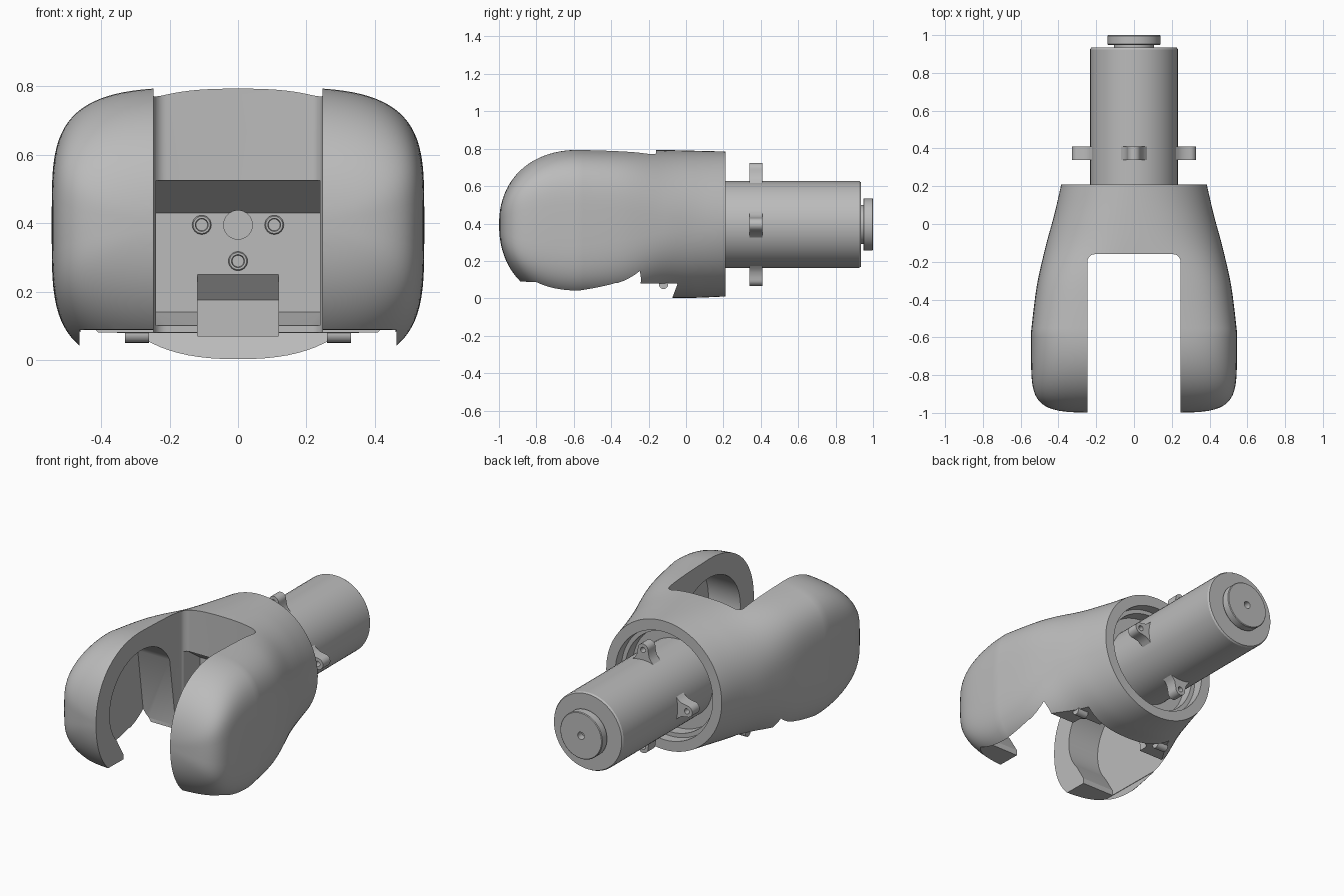
import bpy, bmesh
from math import sin, cos, pi, radians
from mathutils import Matrix, Vector

cube = bpy.data.objects.get("Cube")
if cube:
    bpy.data.objects.remove(cube, do_unlink=True)

AXIS_Z = 0.395  # height of the motor axis

grey = bpy.data.materials.new("satin_grey")
grey.use_nodes = True
COLOUR = (0.5, 0.5, 0.5, 1)
grey.diffuse_color = COLOUR
grey.node_tree.nodes["Principled BSDF"].inputs["Base Color"].default_value = COLOUR


def add(name, bm):
    bmesh.ops.recalc_face_normals(bm, faces=bm.faces)
    mesh = bpy.data.meshes.new(name)
    bm.to_mesh(mesh)
    bm.free()
    mesh.materials.append(grey)
    obj = bpy.data.objects.new(name, mesh)
    bpy.context.collection.objects.link(obj)
    return obj


def activate(obj):
    bpy.ops.object.select_all(action="DESELECT")
    obj.select_set(True)
    bpy.context.view_layer.objects.active = obj


def smooth(obj):
    activate(obj)
    bpy.ops.object.shade_smooth_by_angle(angle=radians(30))


def bridge(name, rings):
    """Skin a list of point rings and cap both ends."""
    bm = bmesh.new()
    rows = [[bm.verts.new(p) for p in ring] for ring in rings]
    n = len(rows[0])
    for a, b in zip(rows, rows[1:]):
        for i in range(n):
            j = (i + 1) % n
            bm.faces.new((a[i], a[j], b[j], b[i]))
    bm.faces.new(rows[0])
    bm.faces.new(rows[-1])
    return add(name, bm)


def side_prism(name, outline, x0, x1):
    """Extrude a (y, z) outline across x."""
    return bridge(name, [[(x, y, z) for y, z in outline] for x in (x0, x1)])


def turned(name, profile, x=0, z=AXIS_Z, n=64):
    """Turn a (radius, y) profile about an axis along y."""
    return bridge(name, [[(x + r * cos(2 * pi * i / n), y, z + r * sin(2 * pi * i / n))
                          for i in range(n)] for r, y in profile])


def cut(obj, *cutters):
    for cutter in cutters:
        activate(obj)
        mod = obj.modifiers.new("cut", "BOOLEAN")
        mod.operation = "DIFFERENCE"
        mod.solver = "EXACT"
        mod.object = cutter
        bpy.ops.object.modifier_apply(modifier=mod.name)
        bpy.data.objects.remove(cutter, do_unlink=True)


# Fork body: superellipse sections (y, half width, height up, height down, exponent)
STATIONS = [Vector(s) for s in (
    (0.21, 0.385, 0.390, 0.385, 2.0),
    (0.05, 0.422, 0.394, 0.392, 2.2),
    (-0.12, 0.468, 0.398, 0.395, 2.5),
    (-0.33, 0.515, 0.400, 0.420, 3.4),
    (-0.57, 0.545, 0.403, 0.425, 4.0))]


def section(y, w, up, down, e, n=96):
    ring = []
    for i in range(n):
        c, s = cos(2 * pi * i / n), sin(2 * pi * i / n)
        x = w * abs(c) ** (2 / e) * (1 if c > 0 else -1)
        h = (up if s > 0 else -down) * abs(s) ** (2 / e)
        ring.append((x, y, AXIS_Z + h))
    return ring


def spline(p0, p1, p2, p3, t):
    return 0.5 * (2 * p1 + (p2 - p0) * t + (2 * p0 - 5 * p1 + 4 * p2 - p3) * t * t
                  + (3 * p1 - p0 - 3 * p2 + p3) * t ** 3)


ends = [2 * STATIONS[0] - STATIONS[1]] + STATIONS + [STATIONS[-1]]
sections = []
for k in range(len(STATIONS) - 1):
    for step in range(8):
        sections.append(section(*spline(*ends[k:k + 4], step / 8)))
y, w, up, down, e = STATIONS[-1]
for k in range(25):
    t = sin(radians(88) * k / 24)
    h = (1 - t ** 2.2) ** (1 / 2.2)
    sections.append(section(y - 0.43 * t, w * (1 - t ** 6) ** (1 / 6), up * h, down * h, e))
body = bridge("fork_body", sections)

# Slot between the arms, with rounded inner corners
r, half, back = 0.04, 0.247, -0.16
corner = [(half - r + r * cos(a), back - r + r * sin(a))
          for a in (pi / 2 * i / 8 for i in range(9))]
slot_outline = [(half, -1.2)] + corner + [(-x, y) for x, y in reversed(corner)] + [(-half, -1.2)]
slot = bridge("slot_cutter", [[(x, y, z) for x, y in slot_outline] for z in (-0.3, 1.2)])

# Hollow inside each arm, open at the bottom
arch = [(-0.57 + 0.3 * cos(a), 0.4 + 0.28 * sin(a))
        for a in (radians(25 + 195 * i / 32) for i in range(33))]
arch += [(-0.74, 0.12), (-0.74, -0.3), (-0.3, -0.3), (-0.24, 0.1)]
hollows = [side_prism("hollow_cutter", arch, s * 0.2, s * 0.46) for s in (-1, 1)]

# Pocket ahead of the motor, lower notch, underside relief and rear recess
pocket = side_prism("pocket_cutter", [(-0.3, 0.525), (-0.155, 0.525), (-0.02, 0.43),
                                      (-0.02, 0.14), (-0.16, 0.1), (-0.3, 0.1)], -0.24, 0.24)
notch = side_prism("notch_cutter", [(-0.3, 0.25), (-0.02, 0.25), (0.04, 0.175),
                                    (0.04, 0.07), (-0.3, 0.07)], -0.118, 0.118)
relief = side_prism("relief_cutter", [(-0.95, -0.3), (-0.95, 0.09), (-0.045, 0.078),
                                      (-0.078, -0.01), (-0.078, -0.3)], -0.463, 0.463)
recess = turned("recess_cutter", [(0.3, 0.08), (0.3, 0.15), (0.325, 0.15), (0.325, 0.3)])
bore = turned("bore_cutter", [(0.042, -0.1), (0.042, 0.03)], n=32)
cut(body, slot, *hollows, pocket, notch, relief, recess, bore)
smooth(body)

# Small lugs under the body
for side, s in (("right", -1), ("left", 1)):
    lug = [(-0.12 + 0.025 * cos(a), 0.075 + 0.025 * sin(a))
           for a in (2 * pi * i / 20 for i in range(20))]
    smooth(side_prism(side + "_lug", lug, s * 0.26, s * 0.33))

# Motor barrel and its output disc, each with a centre hole
smooth(turned("motor_barrel", [(0.232, 0.06), (0.232, 0.925), (0.226, 0.935)]))
disc = turned("output_disc", [(0.105, 0.92), (0.105, 0.948), (0.136, 0.948), (0.14, 0.952),
                              (0.14, 0.996), (0.136, 1.0)])
cut(disc, turned("disc_hole_cutter", [(0.022, 0.96), (0.022, 1.1)], n=24))
smooth(disc)

# Four drilled mounting tabs round the barrel
flank = [(0.075, 0.215), (0.055, 0.235), (0.042, 0.255), (0.036, 0.28), (0.034, 0.295)]
tip = [(0.034 * cos(a), 0.295 + 0.034 * sin(a)) for a in (pi * i / 12 for i in range(1, 12))]
tab_outline = flank + tip + [(-x, z) for x, z in reversed(flank)]
for i, where in enumerate(("top", "right", "bottom", "left")):
    tab = bridge(where + "_tab", [[(x, y, z) for x, z in tab_outline] for y in (0.34, 0.41)])
    cut(tab, turned("tab_hole_cutter", [(0.016, 0.3), (0.016, 0.5)], z=0.292, n=20))
    tab.data.transform(Matrix.Translation((0, 0, AXIS_Z)) @ Matrix.Rotation(-i * pi / 2, 4, "Y"))
    smooth(tab)

# Four socket bolts on the front plate
for i in range(4):
    a = i * pi / 2
    bolt = turned("bolt_%d" % (i + 1), [(0.028, 0.0), (0.028, -0.027), (0.025, -0.03),
                                        (0.019, -0.03), (0.015, -0.01)],
                  x=0.106 * cos(a), z=AXIS_Z + 0.106 * sin(a), n=24)
    smooth(bolt)
